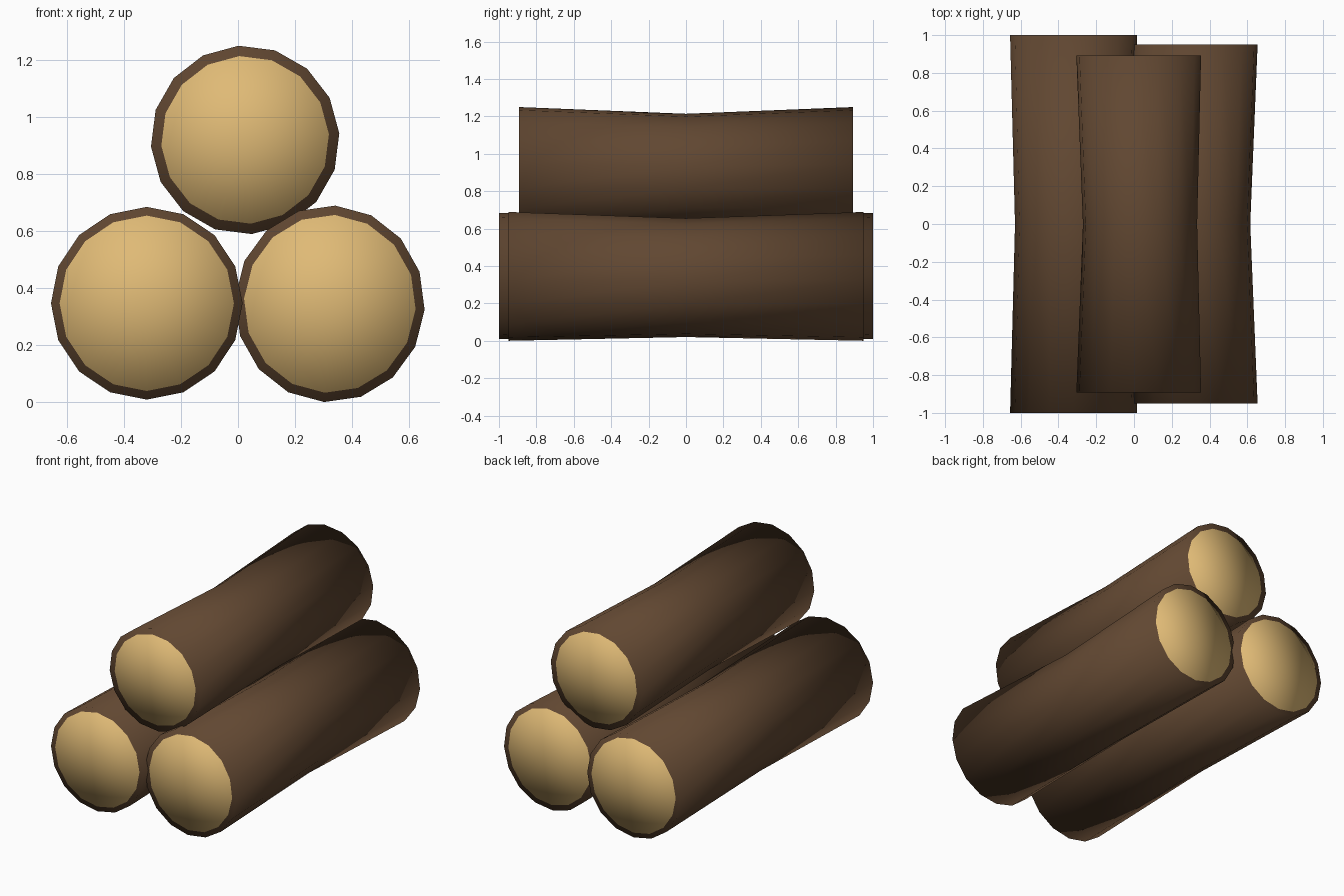
import bpy, bmesh, math
from mathutils import Vector

if "Cube" in bpy.data.objects:
    bpy.data.objects.remove(bpy.data.objects["Cube"])

SIDES = 16


def material(name, rgb):
    m = bpy.data.materials.new(name)
    m.diffuse_color = (*rgb, 1)
    m.use_nodes = True
    m.node_tree.nodes["Principled BSDF"].inputs["Base Color"].default_value = m.diffuse_color
    return m


bark = material("dark bark", (0.119, 0.063, 0.031))
wood = material("cut wood", (0.74, 0.49, 0.18))


def log(name, end, mid, half, twist, disc):
    """end / mid = (x, z, x radius, z radius); disc = cut wood share of the end."""
    bm = bmesh.new()
    normals = []

    def ring(y, sec, scale, radial, axial):
        verts = []
        for i in range(SIDES):
            a = 2 * math.pi * i / SIDES + math.radians(twist)
            c, s = math.cos(a), math.sin(a)
            verts.append(bm.verts.new((sec[0] + sec[2] * scale * c, y,
                                       sec[1] + sec[3] * scale * s)))
            normals.append(Vector((radial * c, axial, radial * s)).normalized())
        return verts

    def bridge(a, b):
        for i in range(SIDES):
            j = (i + 1) % SIDES
            bm.faces.new((a[i], a[j], b[j], b[i]))

    # waisted bark, with a bark rim on each end; normals roll softly over the rim
    rings = [ring(-half, end, disc, disc * 1.1, -1), ring(-half, end, 1, 1.1, -1),
             ring(0, mid, 1, 1, 0),
             ring(half, end, 1, 1.1, 1), ring(half, end, disc, disc * 1.1, 1)]
    for a, b in zip(rings, rings[1:]):
        bridge(a, b)

    # cut wood discs
    for r, side in ((rings[0], -1), (rings[-1], 1)):
        centre = bm.verts.new((end[0], side * half, end[1]))
        normals.append(Vector((0, side, 0)))
        for i in range(SIDES):
            bm.faces.new((r[i], r[(i + 1) % SIDES], centre)).material_index = 1

    bmesh.ops.recalc_face_normals(bm, faces=bm.faces[:])
    for f in bm.faces:
        f.smooth = True
    mesh = bpy.data.meshes.new(name)
    bm.to_mesh(mesh)
    bm.free()
    mesh.materials.append(bark)
    mesh.materials.append(wood)
    mesh.normals_split_custom_set_from_vertices([tuple(n) for n in normals])
    obj = bpy.data.objects.new(name, mesh)
    bpy.context.collection.objects.link(obj)
    return obj


# two logs on the ground, one resting on top
log("left_log", (-0.32, 0.347, 0.336, 0.338), (-0.32, 0.343, 0.31, 0.313), 1.0, 0, 0.91)
log("right_log", (0.322, 0.345, 0.333, 0.345), (0.308, 0.338, 0.308, 0.318), 0.95, -3.4, 0.905)
log("top_log", (0.025, 0.92, 0.331, 0.331), (0.032, 0.912, 0.303, 0.303), 0.893, 4, 0.89)
